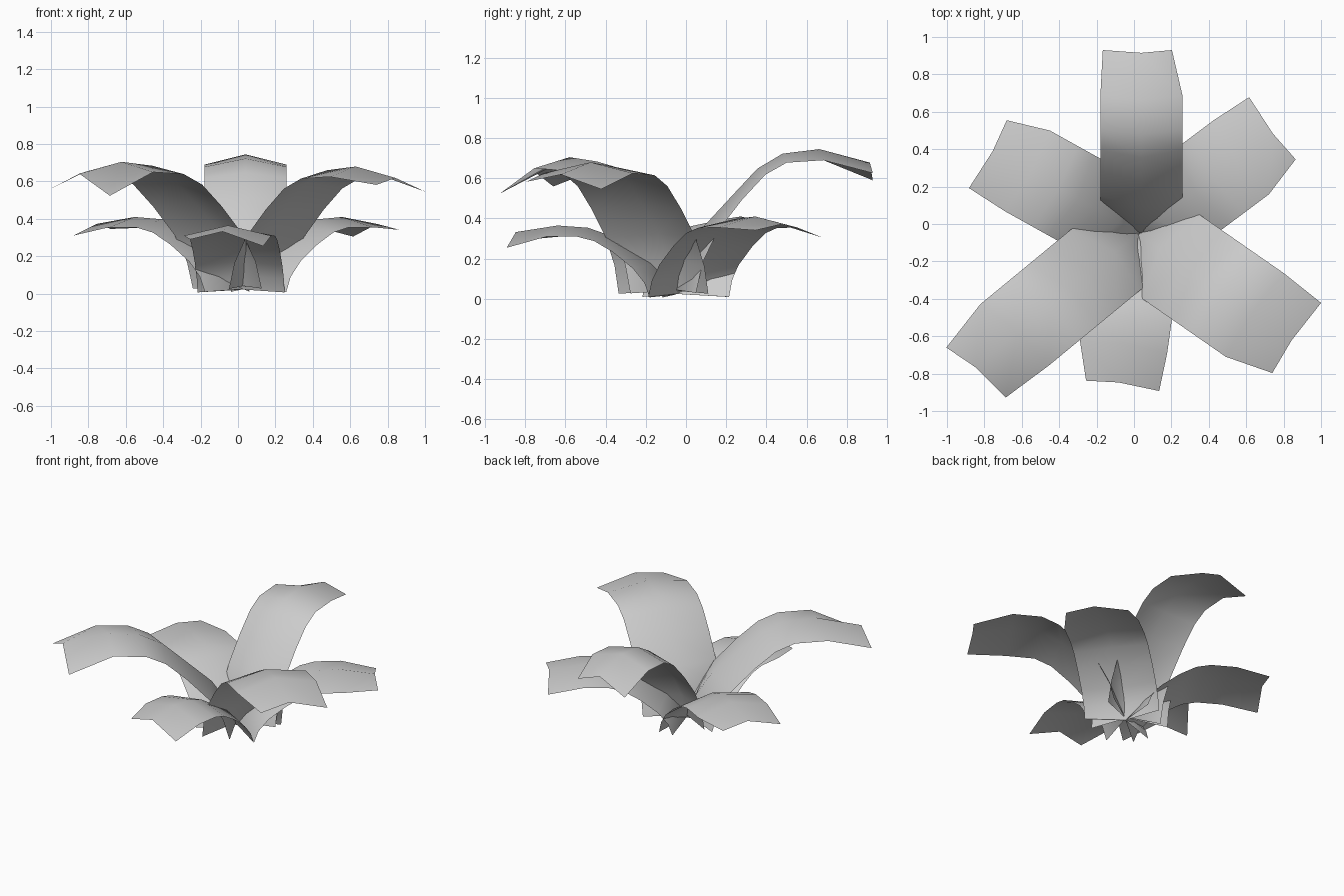
import bpy
import bmesh
from math import radians, cos, sin

cube = bpy.data.objects.get("Cube")
if cube:
    bpy.data.objects.remove(cube)

# Single leaf colour
leaf_grey = bpy.data.materials.new("leaf_grey")
leaf_grey.use_nodes = True
colour = (0.6, 0.6, 0.6, 1)
leaf_grey.diffuse_color = colour
leaf_grey.node_tree.nodes["Principled BSDF"].inputs["Base Color"].default_value = colour

# Ridge stations: outward fraction, height fraction, edge offset outward, edge offset in z
STATIONS = [
    (0.00, 0.06, 0.10, -0.015),
    (0.05, 0.27, 0.085, -0.02),
    (0.14, 0.48, 0.07, -0.025),
    (0.29, 0.69, 0.05, -0.02),
    (0.42, 0.87, 0.04, -0.03),
    (0.55, 0.97, 0.02, -0.045),
    (0.74, 1.00, 0.02, -0.055),
    (1.00, 0.91, 0.015, 0),
]


def make_leaf(name, base, angle, length, height, half_width, tip_drop=0.07, skew=0):
    """Arching strip with a ridge down the middle and a narrower, slightly twisted tip."""
    bm = bmesh.new()
    c, s = cos(radians(angle)), sin(radians(angle))
    rows = []
    for station in STATIONS:
        fu, fz, du, dz = station
        is_tip = station is STATIONS[-1]
        row = []
        for side in (-1, 0, 1):
            u = fu * length + abs(side) * du + side * skew
            w = side * half_width
            if is_tip:
                w *= 0.84 + 0.1 * side
                dz = -tip_drop - 0.018 * side
            z = max(0, fz * height + abs(side) * dz)
            row.append(bm.verts.new((base[0] + u * c - w * s, base[1] + u * s + w * c, z)))
        rows.append(row)
    for a, b in zip(rows, rows[1:]):
        for k in (0, 1):
            face = bm.faces.new((a[k], b[k], b[k + 1], a[k + 1]))
            face.smooth = True
    mesh = bpy.data.meshes.new(name)
    bm.to_mesh(mesh)
    bm.free()
    mesh.materials.append(leaf_grey)
    bpy.context.collection.objects.link(bpy.data.objects.new(name, mesh))


# Three tall leaves
make_leaf("tall_leaf_back", (0.04, -0.05), 90, 0.965, 0.745, 0.22)
make_leaf("tall_leaf_left", (0.025, -0.055), -34.8, 0.995, 0.68, 0.272, 0.055)
make_leaf("tall_leaf_right", (0.02, -0.05), 219.5, 1.125, 0.705, 0.243, 0.1, -0.038)

# Three low leaves
make_leaf("low_leaf_front", (0.03, -0.05), 262, 0.805, 0.365, 0.235, 0.06)
make_leaf("low_leaf_left", (0.03, -0.05), 36.8, 0.89, 0.41, 0.247, 0.05)
make_leaf("low_leaf_right", (0.03, -0.05), 150.9, 0.90, 0.41, 0.247, 0.045)
